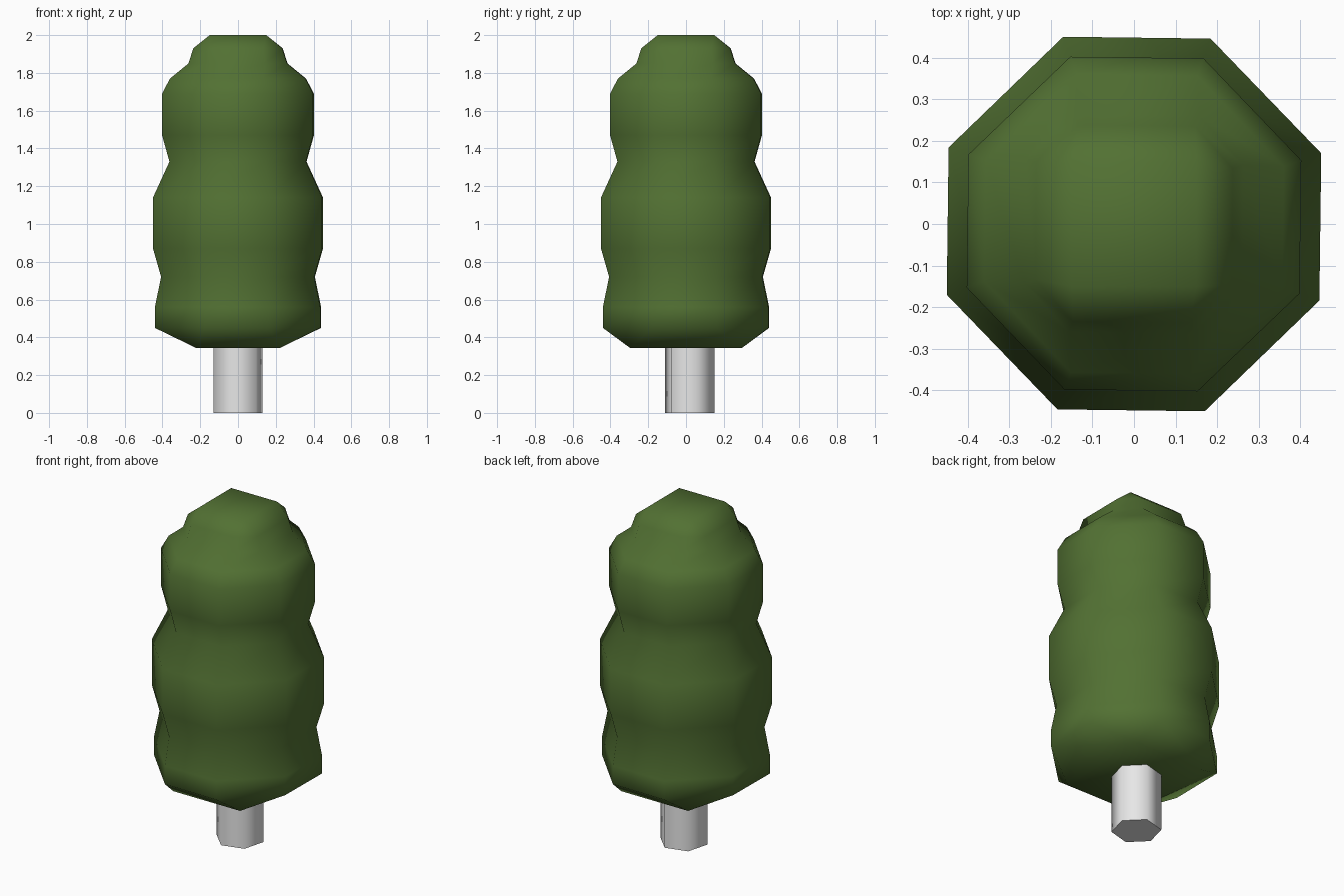
import bpy, bmesh, math

if "Cube" in bpy.data.objects:
    bpy.data.objects.remove(bpy.data.objects["Cube"])


def material(name, rgb):
    m = bpy.data.materials.new(name)
    m.diffuse_color = (*rgb, 1)
    m.use_nodes = True
    m.node_tree.nodes["Principled BSDF"].inputs["Base Color"].default_value = m.diffuse_color
    return m


def finish(bm, name, mat):
    bmesh.ops.recalc_face_normals(bm, faces=bm.faces)
    for f in bm.faces:
        f.smooth = True
    me = bpy.data.meshes.new(name)
    bm.to_mesh(me)
    bm.free()
    ob = bpy.data.objects.new(name, me)
    bpy.context.collection.objects.link(ob)
    me.materials.append(mat)
    bpy.ops.object.select_all(action='DESELECT')
    ob.select_set(True)
    bpy.context.view_layer.objects.active = ob
    return ob


leaf_green = material("leaf_green", (0.085, 0.165, 0.033))
pale_grey = material("pale_grey", (0.8, 0.8, 0.8))

# Foliage: lofted eight-sided rings (height, half width, half flat length)
rings = [(0.45, 0.44, 0.17), (0.56, 0.44, 0.17), (0.72, 0.407, 0.165),
         (0.87, 0.45, 0.177), (1.14, 0.45, 0.177), (1.33, 0.363, 0.15),
         (1.47, 0.402, 0.16), (1.69, 0.402, 0.16), (1.77, 0.36, 0.145),
         (1.85, 0.262, 0.15), (1.93, 0.237, 0.14)]
bm = bmesh.new()
loops = []
for z, a, c in rings:
    loop = []
    for k in range(4):
        for x, y in ((a, c - 0.007), (c + 0.007, 0.99 * a)):
            for _ in range(k):
                x, y = -y, x
            loop.append(bm.verts.new((x, y, z)))
    loops.append(loop)
for lo, hi in zip(loops, loops[1:]):
    for i in range(8):
        j = (i + 1) % 8
        bm.faces.new((lo[i], lo[j], hi[j], hi[i]))


# Four-cornered caps joined to the end rings
def cap(loop, hx, hy, z):
    q = [bm.verts.new((sx * hx, sy * hy, z))
         for sx, sy in ((1, 1), (-1, 1), (-1, -1), (1, -1))]
    for k in range(4):
        a, b, c = loop[2 * k], loop[2 * k + 1], loop[(2 * k + 2) % 8]
        bm.faces.new((a, b, q[k]))
        bm.faces.new((b, c, q[(k + 1) % 4], q[k]))
    bm.faces.new(q)


cap(loops[-1], 0.15, 0.15, 2.0)
cap(loops[0], 0.22, 0.295, 0.343)
finish(bm, "foliage", leaf_green)

# Trunk: six-sided post
bm = bmesh.new()
n = 6
pts = [(0.135 * math.cos(math.radians(15 + 60 * i)),
        0.02 + 0.135 * math.sin(math.radians(15 + 60 * i))) for i in range(n)]
bot = [bm.verts.new((x, y, 0)) for x, y in pts]
top = [bm.verts.new((x, y, 0.36)) for x, y in pts]
for i in range(n):
    j = (i + 1) % n
    bm.faces.new((bot[i], bot[j], top[j], top[i]))
bm.faces.new(bot)
bm.faces.new(top)
finish(bm, "trunk", pale_grey)
bpy.ops.object.shade_smooth_by_angle(angle=math.radians(65))
